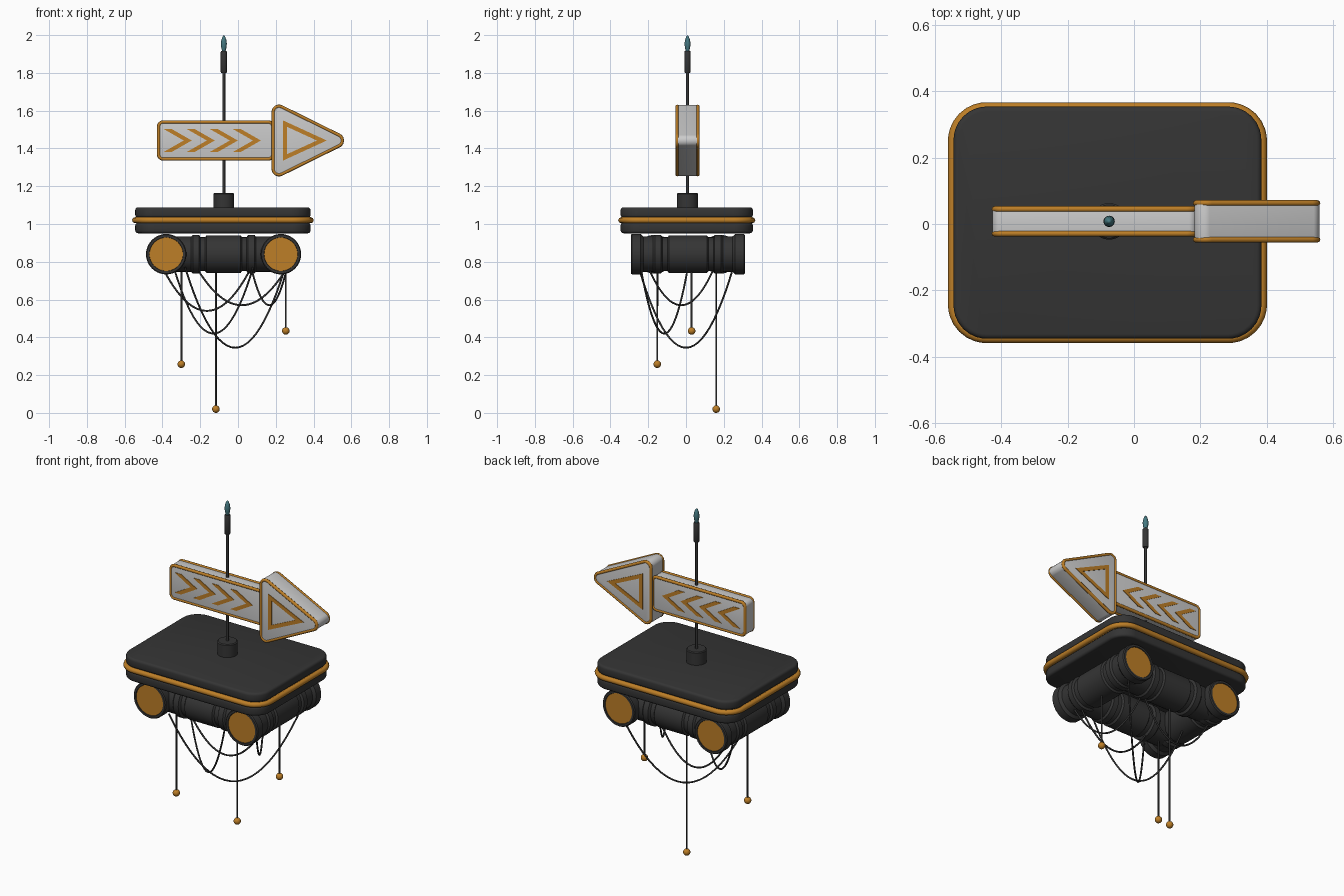
import bpy, bmesh
from math import radians, sin, cos, tan, pi
from mathutils import Vector, Matrix

if "Cube" in bpy.data.objects:
    bpy.data.objects.remove(bpy.data.objects["Cube"])


def material(name, rgb):
    m = bpy.data.materials.new(name)
    m.diffuse_color = (*rgb, 1)
    m.use_nodes = True
    m.node_tree.nodes["Principled BSDF"].inputs["Base Color"].default_value = m.diffuse_color
    return m


DARK = material("dark_metal", (0.035, 0.035, 0.035))
ORANGE = material("orange_trim", (0.51, 0.21, 0.02))
TEAL = material("teal_lamp", (0.06, 0.19, 0.22))
CX, CY = -0.075, 0.008   # axis of the pole


def finish(bm, name, mat=None):
    bmesh.ops.recalc_face_normals(bm, faces=bm.faces)
    me = bpy.data.meshes.new(name)
    bm.to_mesh(me)
    bm.free()
    ob = bpy.data.objects.new(name, me)
    bpy.context.collection.objects.link(ob)
    if mat:
        me.materials.append(mat)
    bpy.ops.object.select_all(action='DESELECT')
    ob.select_set(True)
    bpy.context.view_layer.objects.active = ob
    bpy.ops.object.shade_smooth_by_angle(angle=radians(35))
    return ob


def rounded(pts, r, n=8):
    """2D polygon with its corners rounded to radius r"""
    out = []
    pts = [Vector(p) for p in pts]
    for i, p in enumerate(pts):
        a = (pts[i - 1] - p).normalized()
        b = (pts[(i + 1) % len(pts)] - p).normalized()
        half = a.angle(b) / 2
        c = p + (a + b).normalized() * r / sin(half)
        t = r / tan(half)
        va, vb = p + a * t - c, p + b * t - c
        out += [c + va.lerp(vb, k / n).normalized() * r for k in range(n + 1)]
    return out


def rect(cx, cy, hx, hy):
    return [(cx - hx, cy - hy), (cx + hx, cy - hy), (cx + hx, cy + hy), (cx - hx, cy + hy)]


def prism(name, outline, lo, hi, axis, mat=None, bevel=0):
    """extrude an outline along y (drawn in x,z) or along z (drawn in x,y)"""
    bm = bmesh.new()
    place = (lambda p, h: (p[0], h, p[1])) if axis == 'y' else (lambda p, h: (p[0], p[1], h))
    f = bm.faces.new([bm.verts.new(place(p, lo)) for p in outline])
    g = bmesh.ops.extrude_face_region(bm, geom=[f], use_keep_orig=True)
    top = [e for e in g['geom'] if isinstance(e, bmesh.types.BMFace)][0]
    shift = Vector(place((0, 0), hi - lo))
    bmesh.ops.translate(bm, verts=top.verts[:], vec=shift)
    if bevel:
        bmesh.ops.bevel(bm, geom=list(f.edges) + list(top.edges), offset=bevel,
                        segments=3, profile=0.5, affect='EDGES')
    return finish(bm, name, mat)


def lathe(name, profile, loc, mat, axis='z', steps=40):
    """revolve (radius, height) points and point the axis along x, y or z"""
    bm = bmesh.new()
    vs = [bm.verts.new((r, 0, h)) for r, h in profile]
    es = [bm.edges.new(p) for p in zip(vs, vs[1:])]
    bmesh.ops.spin(bm, geom=vs + es, cent=(0, 0, 0), axis=(0, 0, 1),
                   angle=2 * pi, steps=steps, use_merge=True)
    bmesh.ops.remove_doubles(bm, verts=bm.verts, dist=1e-5)
    rot = {'z': Matrix(), 'x': Matrix.Rotation(pi / 2, 4, 'Y'), 'y': Matrix.Rotation(-pi / 2, 4, 'X')}
    bm.transform(Matrix.Translation(loc) @ rot[axis])
    return finish(bm, name, mat)


def tube(name, pts, r, mat, cyclic=False):
    cu = bpy.data.curves.new(name, 'CURVE')
    cu.dimensions = '3D'
    cu.bevel_depth, cu.bevel_resolution = r, 2
    cu.use_fill_caps = True
    sp = cu.splines.new('POLY')
    sp.points.add(len(pts) - 1)
    for q, p in zip(sp.points, pts):
        q.co = (*p, 1)
    sp.use_cyclic_u = cyclic
    sp.use_smooth = True
    cu.materials.append(mat)
    ob = bpy.data.objects.new(name, cu)
    bpy.context.collection.objects.link(ob)
    return ob


# Platform: two slabs on a core, with an orange band in the gap
PX, PY = -0.08, 0.004
slab = rounded(rect(PX, PY, 0.464, 0.35), 0.1)
prism("platform_top", slab, 1.033, 1.088, 'z', DARK, 0.014)
prism("platform_bottom", slab, 0.951, 1.007, 'z', DARK, 0.014)
prism("platform_core", rounded(rect(PX, PY, 0.45, 0.336), 0.09), 0.99, 1.05, 'z', DARK)
tube("platform_band", [(p.x, p.y, 1.02) for p in rounded(rect(PX, PY, 0.465, 0.347), 0.1)],
     0.016, ORANGE, True)

# Frame of ribbed cylinders under the platform
ZC, YC = 0.84, 0.01
half_y = [(0.1, 0), (0.1, 0.1), (0.09, 0.108), (0.09, 0.135), (0.102, 0.142), (0.102, 0.175),
          (0.093, 0.185), (0.093, 0.235), (0.1, 0.243), (0.107, 0.25), (0.107, 0.296),
          (0.102, 0.302), (0.09, 0.302), (0.088, 0.297), (0.088, 0.28)]
half_x = [(0.1, 0), (0.1, 0.09), (0.09, 0.098), (0.09, 0.122), (0.103, 0.13), (0.103, 0.163),
          (0.093, 0.172), (0.093, 0.29)]


def mirrored(h):
    return [(r, -z) for r, z in reversed(h[1:])] + h


for side, x in (("left", -0.38), ("right", 0.227)):
    lathe(side + "_cylinder", mirrored(half_y), (x, YC, ZC), DARK, 'y')
    for end, s in (("front", -1), ("back", 1)):
        lathe(f"{side}_{end}_disc", [(0, -0.005), (0.0885, -0.005), (0.0885, 0.005), (0, 0.005)],
              (x, YC + s * 0.293, ZC), ORANGE, 'y')
for end, y in (("front", -0.165), ("back", 0.18)):
    lathe(end + "_cylinder", mirrored(half_x), (-0.0765, y, ZC), DARK, 'x')

# Hub, pole, grip and lamp
lathe("hub", [(0, 1.07), (0.055, 1.07), (0.055, 1.16), (0.05, 1.165), (0, 1.165)], (CX, CY, 0), DARK)
lathe("pole", [(0, 1.15), (0.0075, 1.15), (0.0075, 1.92), (0, 1.92)], (CX, CY, 0), DARK, steps=16)
lathe("pole_grip", [(0, 1.8), (0.014, 1.8), (0.017, 1.805), (0.017, 1.91), (0.014, 1.916), (0, 1.916)],
      (CX, CY, 0), DARK, steps=24)
lathe("lamp", [(0, 1.91), (0.009, 1.915), (0.014, 1.935), (0.016, 1.955), (0.013, 1.975),
               (0.007, 1.992), (0, 2.0)], (CX, CY, 0), TEAL, steps=24)

# Arrow sign with orange edging on both faces
SZ = 1.442
tail = rect(-0.118, SZ, 0.309, 0.1)
head = [(0.182, SZ - 0.207), (0.6, SZ), (0.182, SZ + 0.207)]
for name, pts, r, h in (("sign_tail", tail, 0.025, 0.042), ("sign_head", head, 0.032, 0.06)):
    outline = rounded(pts, r)
    prism(name, outline, CY - h, CY + h, 'y', None, 0.006)
    mid = sum(outline, Vector((0, 0))) / len(outline)
    for face, s in (("front", -1), ("back", 1)):
        edge = [p + (mid - p).normalized() * 0.007 for p in outline]
        tube(f"{name}_{face}_edging", [(p.x, CY + s * (h - 0.005), p.y) for p in edge], 0.009, ORANGE, True)

# Chevrons and triangle marks on both faces
tri = [Vector((0.237, SZ - 0.107)), Vector((0.47, SZ)), Vector((0.237, SZ + 0.107))]
centre = Vector((0.306, SZ))
inner = [centre + (p - centre) * 0.68 for p in tri]
for face, s in (("front", -1), ("back", 1)):
    a, b = sorted((CY + s * 0.036, CY + s * 0.045))
    for k in range(4):
        x = -0.245 + 0.122 * k
        pts = [(x, SZ), (x - 0.105, SZ + 0.06), (x - 0.147, SZ + 0.06), (x - 0.042, SZ),
               (x - 0.147, SZ - 0.06), (x - 0.105, SZ - 0.06)]
        prism(f"{face}_chevron_{k + 1}", pts, a, b, 'y', ORANGE)
    a, b = sorted((CY + s * 0.055, CY + s * 0.063))
    for k in range(3):
        j = (k + 1) % 3
        prism(f"{face}_triangle_bar_{k + 1}", [tri[k], tri[j], inner[j], inner[k]], a, b, 'y', ORANGE)

# Sagging cables: start (x, y), end (x, y), lowest z
cables = [((-0.40, 0.16), (0.07, 0.16), 0.54), ((-0.34, 0.01), (0.08, -0.24), 0.42),
          ((-0.28, -0.25), (0.25, 0.25), 0.345), ((-0.22, -0.15), (0.26, -0.15), 0.57),
          ((0.07, 0.15), (0.26, -0.2), 0.57)]
for i, (a, b, low) in enumerate(cables):
    pts = []
    for k in range(25):
        u = k / 24
        t = 2 * u - 1
        pts.append((a[0] + (b[0] - a[0]) * u, a[1] + (b[1] - a[1]) * u, low + (0.77 - low) * t * t))
    tube(f"cable_{i + 1}", pts, 0.005, DARK)

# Hanging wires with beads
for i, (x, y, z) in enumerate([(-0.30, -0.152, 0.258), (-0.117, 0.16, 0.02), (0.253, 0.03, 0.434)]):
    tube(f"wire_{i + 1}", [(x, y, z), (x, y, 0.8)], 0.005, DARK)
    lathe(f"bead_{i + 1}", [(0.02 * sin(pi * k / 12), -0.02 * cos(pi * k / 12)) for k in range(13)],
          (x, y, z), ORANGE, steps=24)
